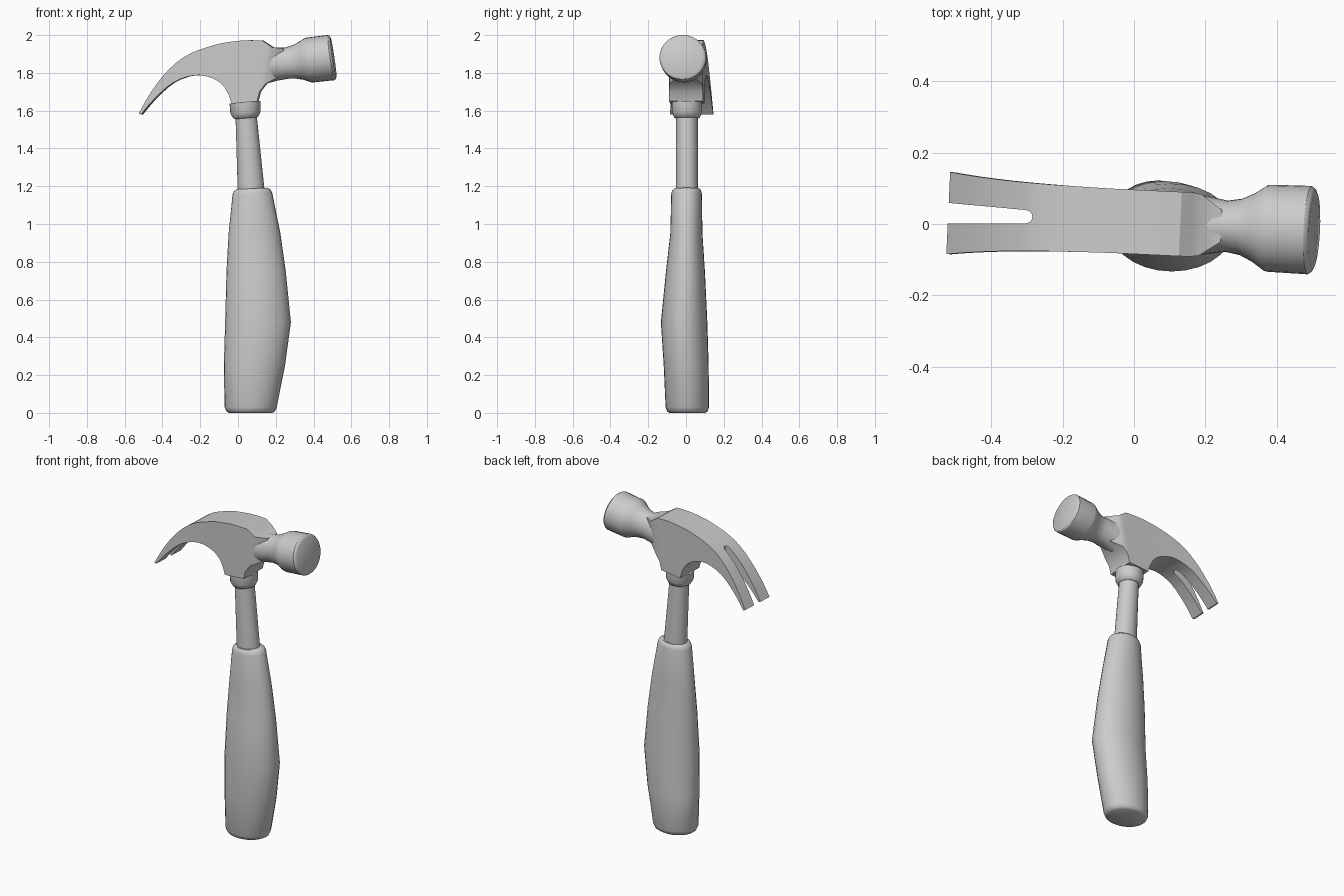
import bpy, bmesh, math
from mathutils import Vector, Matrix

if "Cube" in bpy.data.objects:
    bpy.data.objects.remove(bpy.data.objects["Cube"])

HEAD_TURN = Matrix.Translation((0, 0.006, 0)) @ Matrix.Rotation(math.radians(-2.7), 4, 'Z')


def loft(name, rings, matrix=Matrix()):
    """Skin a list of equal-length point rings and cap both ends."""
    bm = bmesh.new()
    rows = [[bm.verts.new(matrix @ Vector(p)) for p in ring] for ring in rings]
    n = len(rows[0])
    for a, b in zip(rows, rows[1:]):
        for i in range(n):
            j = (i + 1) % n
            bm.faces.new((a[i], a[j], b[j], b[i]))
    bm.faces.new(rows[0])
    bm.faces.new(rows[-1])
    bmesh.ops.recalc_face_normals(bm, faces=bm.faces)
    mesh = bpy.data.meshes.new(name)
    bm.to_mesh(mesh)
    bm.free()
    obj = bpy.data.objects.new(name, mesh)
    bpy.context.collection.objects.link(obj)
    return obj


def smooth(obj, angle=30):
    bpy.ops.object.select_all(action='DESELECT')
    obj.select_set(True)
    bpy.context.view_layer.objects.active = obj
    bpy.ops.object.shade_smooth_by_angle(angle=math.radians(angle))


def circle(n):
    return [(math.cos(2 * math.pi * i / n), math.sin(2 * math.pi * i / n)) for i in range(n)]


def upright_ring(cx, cy, z, rx, ry, slope=0.0, n=28):
    return [(cx + rx * c, cy + ry * s, z + slope * rx * c) for c, s in circle(n)]


def catmull(pts, steps):
    out = []
    for i in range(len(pts) - 1):
        p0, p1, p2, p3 = pts[max(i - 1, 0)], pts[i], pts[i + 1], pts[min(i + 2, len(pts) - 1)]
        for k in range(steps):
            t = k / steps
            out.append(tuple(0.5 * (2 * b + (c - a) * t + (2 * a - 5 * b + 4 * c - d) * t * t
                                    + (3 * b - a - 3 * c + d) * t ** 3)
                             for a, b, c, d in zip(p0, p1, p2, p3)))
    return out + [pts[-1]]


# rubber grip: centre x, centre y, z, radius x, radius y, slope
grip = loft("grip", [upright_ring(*r) for r in [
    (0.066, 0.007, 0.0, 0.115, 0.095),
    (0.067, 0.007, 0.008, 0.128, 0.107),
    (0.067, 0.007, 0.03, 0.138, 0.115),
    (0.087, 0.001, 0.25, 0.162, 0.119),
    (0.106, -0.010, 0.48, 0.174, 0.123),
    (0.096, -0.003, 0.75, 0.157, 0.103),
    (0.087, 0.002, 0.95, 0.137, 0.085, 0.02),
    (0.076, 0.003, 1.16, 0.105, 0.081, 0.05),
    (0.075, 0.003, 1.178, 0.097, 0.076, 0.05),
    (0.075, 0.003, 1.188, 0.082, 0.066, 0.05)]])
smooth(grip, 40)

# bare shaft
smooth(loft("shaft", [upright_ring(0.070, 0.005, 1.17, 0.071, 0.058, 0.08),
                      upright_ring(0.041, 0.005, 1.60, 0.055, 0.058, 0.08)]))

# collar under the head
smooth(loft("collar", [upright_ring(*r) for r in [
    (0.043, 0.005, 1.560, 0.056, 0.060, 0.08),
    (0.042, 0.005, 1.564, 0.066, 0.068, 0.08),
    (0.040, 0.005, 1.59, 0.080, 0.080, 0.08),
    (0.037, 0.005, 1.645, 0.082, 0.081, 0.08)]]), 40)

# claw and cheek: top x, top z, bottom x, bottom z, half width
claw = catmull([
    (-0.521, 1.584, -0.508, 1.580, 0.115),
    (-0.455, 1.700, -0.440, 1.660, 0.107),
    (-0.360, 1.820, -0.340, 1.748, 0.099),
    (-0.254, 1.900, -0.230, 1.787, 0.094),
    (-0.120, 1.948, -0.140, 1.775, 0.091),
    (-0.050, 1.962, -0.080, 1.738, 0.090),
    (0.010, 1.970, -0.048, 1.690, 0.090),
    (0.060, 1.973, -0.030, 1.637, 0.090)], 3)
cheek = [
    (0.130, 1.972, 0.105, 1.650, 0.090),
    (0.160, 1.953, 0.118, 1.700, 0.090),
    (0.185, 1.936, 0.150, 1.742, 0.086),
    (0.245, 1.928, 0.215, 1.776, 0.045)]
head = loft("claw_and_cheek", [[(tx, -w, tz), (tx, w, tz), (bx, w, bz), (bx, -w, bz)]
                               for tx, tz, bx, bz, w in claw + cheek], HEAD_TURN)

# nail slot, tapered with a rounded end
arc = [(-0.306 + 0.021 * math.cos(a), 0.019 * math.sin(a))
       for a in [math.pi * (k / 8 - 0.5) for k in range(9)]]
outline = [(-0.60, -0.032)] + arc + [(-0.60, 0.032)]
cutter = loft("slot_cutter", [[(x, y, z) for x, y in outline] for z in (1.4, 2.1)], HEAD_TURN)
cutter.hide_render = True
mod = head.modifiers.new("slot", 'BOOLEAN')
mod.operation = 'DIFFERENCE'
mod.solver = 'EXACT'
mod.object = cutter
bpy.context.view_layer.objects.active = head
bpy.ops.object.modifier_apply(modifier=mod.name)
bpy.data.objects.remove(cutter)
smooth(head)

# neck and striking face: centre x, centre z, radius y, radius z, tilted upward
TILT = math.radians(8.5)
neck = []
for cx, cz, ry, rz in [(0.14, 1.838, 0.086, 0.095), (0.20, 1.847, 0.082, 0.088),
                       (0.26, 1.852, 0.072, 0.083), (0.30, 1.857, 0.079, 0.089),
                       (0.335, 1.863, 0.096, 0.101), (0.37, 1.867, 0.120, 0.118),
                       (0.380, 1.868, 0.122, 0.120), (0.493, 1.881, 0.124, 0.121),
                       (0.501, 1.882, 0.118, 0.116), (0.506, 1.883, 0.107, 0.106)]:
    neck.append([(cx - rz * s * math.sin(TILT), ry * c, cz + rz * s * math.cos(TILT))
                 for c, s in circle(28)])
smooth(loft("neck_and_face", neck, HEAD_TURN))
